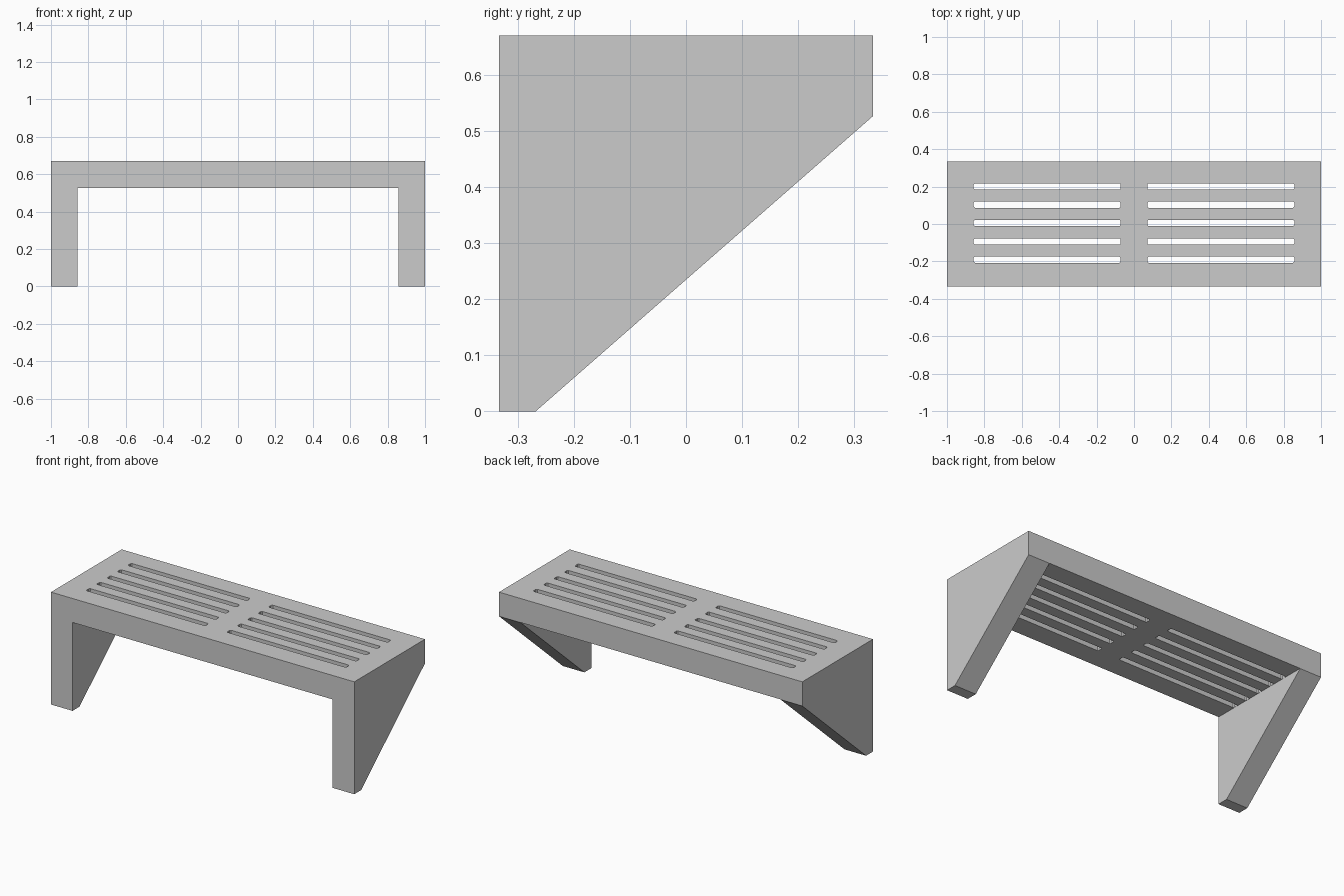
import bpy
import bmesh

if "Cube" in bpy.data.objects:
    bpy.data.objects.remove(bpy.data.objects["Cube"])

DEPTH = 0.333           # half depth (y)
TOP, UNDER = 0.67, 0.527
LEG_IN = 0.858          # inner face of the side brackets


def prism(name, points, offset):
    """Solid made by sweeping a closed polygon along an offset."""
    bm = bmesh.new()
    face = bm.faces.new([bm.verts.new(p) for p in points])
    swept = bmesh.ops.extrude_face_region(bm, geom=[face])["geom"]
    bmesh.ops.translate(bm, vec=offset,
                        verts=[g for g in swept if isinstance(g, bmesh.types.BMVert)])
    bmesh.ops.recalc_face_normals(bm, faces=bm.faces)
    mesh = bpy.data.meshes.new(name)
    bm.to_mesh(mesh)
    bm.free()
    obj = bpy.data.objects.new(name, mesh)
    bpy.context.collection.objects.link(obj)
    return obj


def cut(body, cutter):
    mod = body.modifiers.new(cutter.name, 'BOOLEAN')
    mod.operation = 'DIFFERENCE'
    mod.solver = 'EXACT'
    mod.object = cutter
    cutter.hide_render = True
    cutter.hide_viewport = True
    cutter.display_type = 'WIRE'


# Shelf top and both side brackets: one arch profile swept front to back
arch = [(-1, 0), (-LEG_IN, 0), (-LEG_IN, UNDER), (LEG_IN, UNDER),
        (LEG_IN, 0), (1, 0), (1, TOP), (-1, TOP)]
shelf = prism("shelf", [(x, -DEPTH, z) for x, z in arch], (0, 2 * DEPTH, 0))

# Sloping back edge of the brackets
dy, dz = DEPTH + 0.268, UNDER - 0.001
slope = [(-0.268 - 0.2 * dy, -0.2 * dz), (-0.268 + 1.2 * dy, 1.2 * dz),
         (-0.268 + 1.2 * dy, -0.2 * dz)]
cut(shelf, prism("slope_cutter", [(-1.1, y, z) for y, z in slope], (2.2, 0, 0)))

# Two columns of five vent slots with slightly clipped corners
X0, X1, HALF, C = 0.071, 0.857, 0.0165, 0.006
for side in (-1, 1):
    for i in range(5):
        y = 0.005 + (i - 2) * 0.098
        lo, hi = y - HALF, y + HALF
        outline = [(X0 + C, lo), (X1 - C, lo), (X1, lo + C), (X1, hi - C),
                   (X1 - C, hi), (X0 + C, hi), (X0, hi - C), (X0, lo + C)]
        cut(shelf, prism("slot_cutter", [(side * px, py, 0.5) for px, py in outline],
                         (0, 0, 0.3)))
